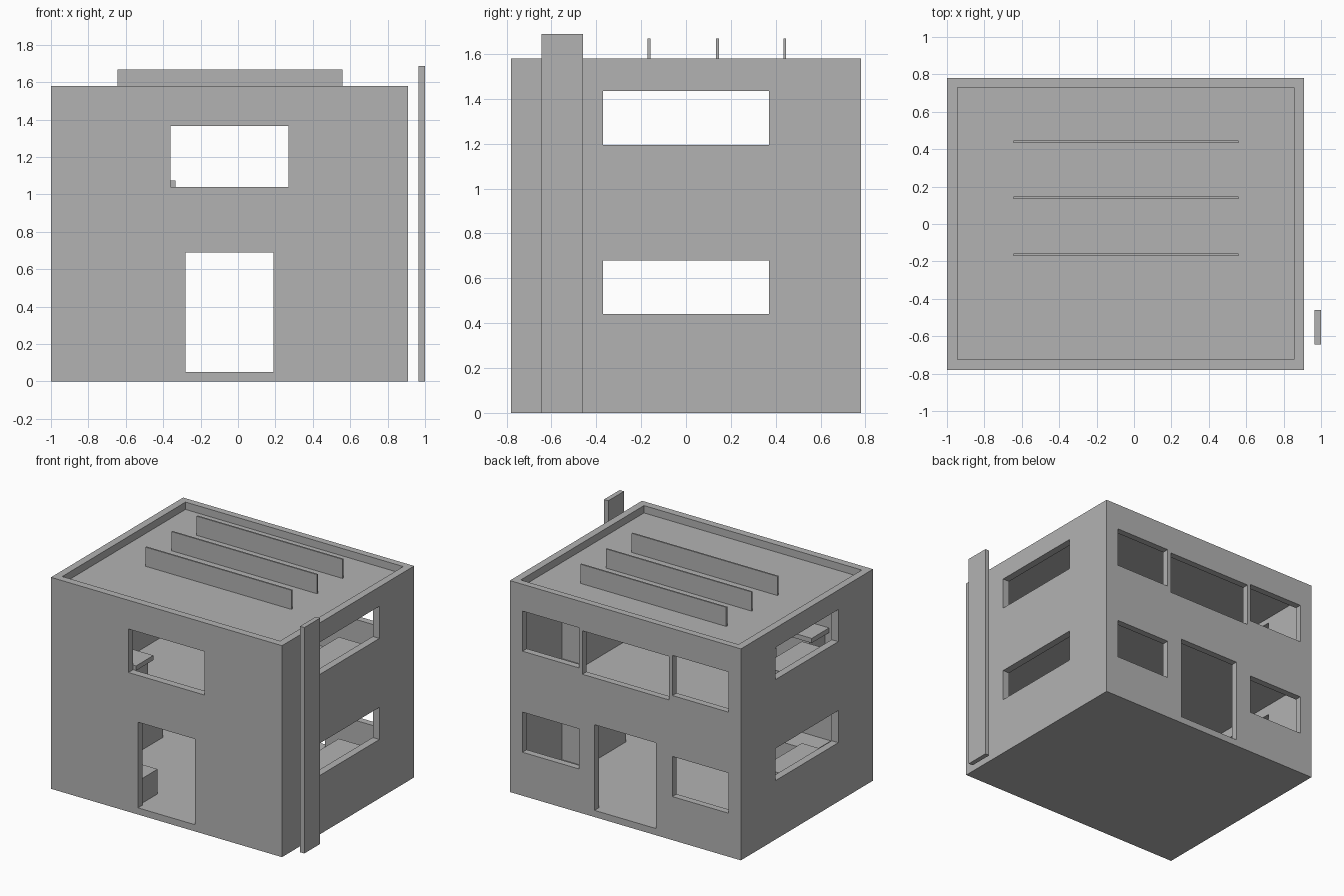
import bpy
import bmesh
from mathutils import Vector

if "Cube" in bpy.data.objects:
    bpy.data.objects.remove(bpy.data.objects["Cube"])

grey = bpy.data.materials.new("concrete_grey")
grey.use_nodes = True
grey.diffuse_color = (0.45, 0.45, 0.45, 1)
grey.node_tree.nodes["Principled BSDF"].inputs["Base Color"].default_value = grey.diffuse_color


def boxes(name, spans):
    """One object from boxes, each given as (x0, x1, y0, y1, z0, z1)."""
    bm = bmesh.new()
    for x0, x1, y0, y1, z0, z1 in spans:
        low, high = Vector((x0, y0, z0)), Vector((x1, y1, z1))
        for v in bmesh.ops.create_cube(bm, size=1)["verts"]:
            v.co = (low + high) / 2 + v.co * (high - low)
    mesh = bpy.data.meshes.new(name)
    bm.to_mesh(mesh)
    bm.free()
    mesh.materials.append(grey)
    obj = bpy.data.objects.new(name, mesh)
    bpy.context.collection.objects.link(obj)
    return obj


def cut(target, cutter):
    """Subtract the cutter, apply the result and remove the cutter."""
    cutter.hide_render = True
    mod = target.modifiers.new("cut", "BOOLEAN")
    mod.operation = "DIFFERENCE"
    mod.solver = "EXACT"
    mod.object = cutter
    bpy.context.view_layer.update()
    graph = bpy.context.evaluated_depsgraph_get()
    mesh = bpy.data.meshes.new_from_object(target.evaluated_get(graph))
    target.modifiers.clear()
    target.data = mesh
    bpy.data.objects.remove(cutter)


# Main block: outer walls with floors, roof slab and parapet
X0, X1, Y0, Y1, TOP = -1.0, 0.91, -0.78, 0.78, 1.58
IX0, IX1, IY0, IY1 = -0.945, 0.855, -0.725, 0.73
FLOOR, UPPER, ROOF, SLAB = 0.05, 0.805, 1.525, 0.05
house = boxes("house_walls", [(X0, X1, Y0, Y1, 0, TOP)])

# Two rooms and the sunken roof terrace
cut(house, boxes("room_cutter", [
    (IX0, IX1, IY0, IY1, z0, z1) for z0, z1 in
    ((FLOOR, UPPER - SLAB), (UPPER, ROOF - SLAB), (ROOF, TOP + 0.1))]))

# Doors and windows
FRONT, BACK = (Y0 - 0.1, IY0 + 0.02), (IY1 - 0.02, Y1 + 0.1)
openings = [
    (-0.28, 0.19, *FRONT, FLOOR, 0.69),
    (-0.36, 0.27, *FRONT, 1.04, 1.365),
    (-0.30, 0.21, *BACK, FLOOR, 0.69),
    (-0.405, 0.31, *BACK, 1.04, 1.365),
]
for x0, x1 in ((0.34, 0.805), (-0.897, -0.434)):
    for z in (0.325, 1.08):
        openings.append((x0, x1, *BACK, z, z + 0.3))
for x0, x1 in ((X0 - 0.1, IX0 + 0.02), (IX1 - 0.02, X1 + 0.1)):
    for z in (0.44, 1.195):
        openings.append((x0, x1, -0.37, 0.37, z, z + 0.24))
cut(house, boxes("opening_cutter", openings))

# Low cabinets under the side windows on both storeys
for storey, z, height in (("lower", FLOOR, 0.38), ("upper", UPPER, 0.385)):
    boxes(storey + "_left_cabinet", [(0.665, IX1, -0.24, 0.24, z, z + height)])
    boxes(storey + "_right_cabinet", [(IX0, -0.79, -0.24, 0.24, z, z + height)])

# Bench downstairs and desk upstairs against the front wall
boxes("lower_bench", [(-0.69, -0.3, IY0, -0.52, FLOOR, 0.235)])
boxes("desk_top", [(-0.675, -0.335, IY0, -0.52, 1.04, 1.075)])
boxes("desk_base", [(-0.643, -0.365, IY0, -0.54, UPPER, 1.04)])

# Upright roof fins
for i, y in enumerate((-0.165, 0.14, 0.44)):
    boxes(f"roof_fin_{i + 1}", [(-0.645, 0.56, y - 0.006, y + 0.006, ROOF, 1.668)])

# Free-standing slab beside the left wall
boxes("side_pylon", [(0.964, 1.0, -0.645, -0.46, 0, 1.688)])
